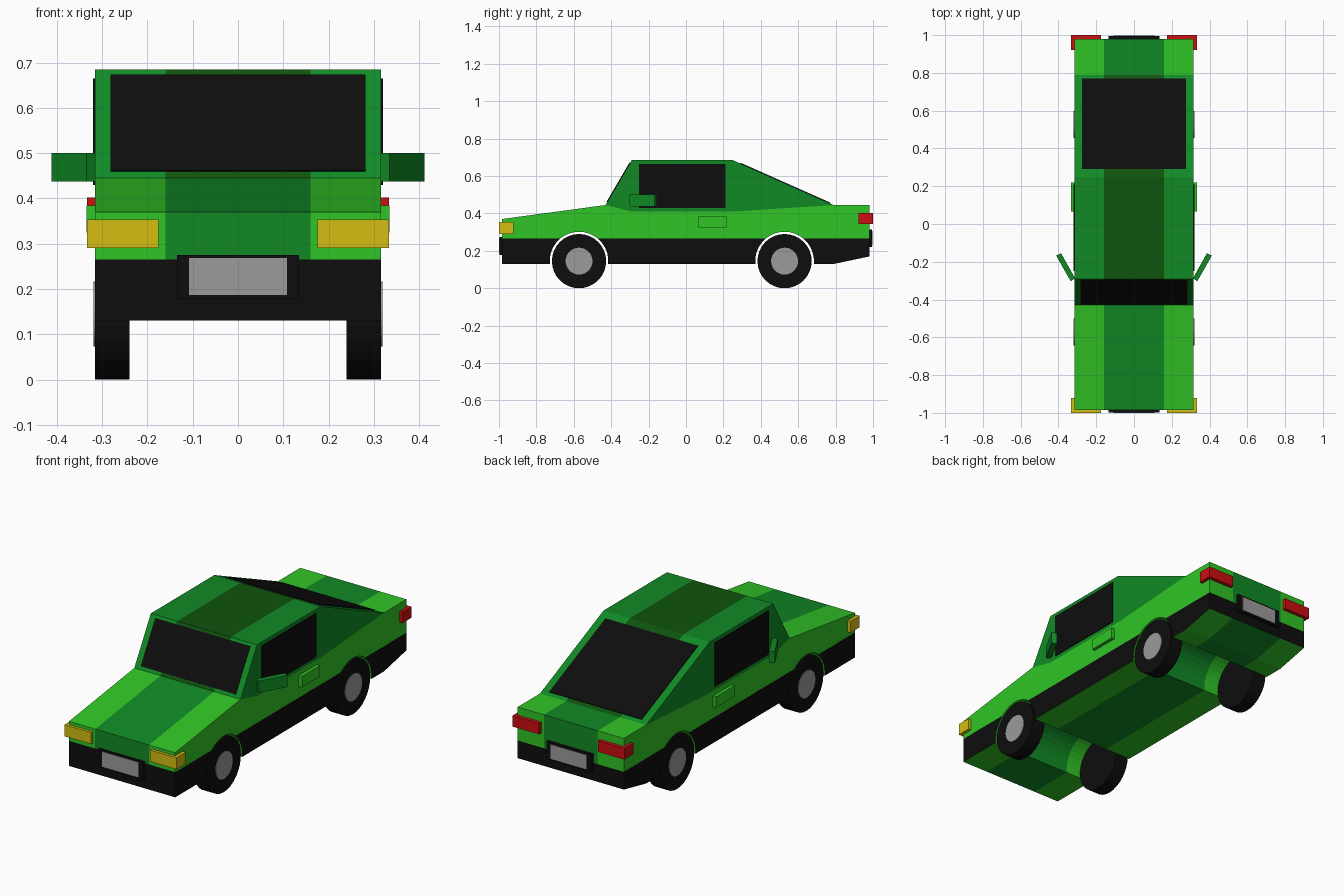
import bpy, bmesh, math
from mathutils import Vector

if "Cube" in bpy.data.objects:
    bpy.data.objects.remove(bpy.data.objects["Cube"])


def mat(name, r, g, b):
    m = bpy.data.materials.new(name)
    m.diffuse_color = (r, g, b, 1)
    m.use_nodes = True
    m.node_tree.nodes["Principled BSDF"].inputs["Base Color"].default_value = m.diffuse_color
    return m


BRIGHT = mat("bright_green", 0.030, 0.56, 0.019)
MID = mat("mid_green", 0.0055, 0.255, 0.019)
DARK = mat("dark_green", 0.0048, 0.088, 0.0045)
BLACK = mat("black", 0.0042, 0.0042, 0.0042)
GREY = mat("grey", 0.33, 0.33, 0.33)
YELLOW = mat("yellow", 0.66, 0.51, 0.006)
RED = mat("red", 0.60, 0.0044, 0.006)


def finish(name, bm, mats):
    bmesh.ops.remove_doubles(bm, verts=bm.verts, dist=1e-5)
    bmesh.ops.recalc_face_normals(bm, faces=bm.faces)
    me = bpy.data.meshes.new(name)
    bm.to_mesh(me)
    bm.free()
    for m in mats:
        me.materials.append(m)
    ob = bpy.data.objects.new(name, me)
    bpy.context.collection.objects.link(ob)
    return ob


def prism(name, pts, offset, m):
    """Solid from a planar polygon pushed along an offset vector."""
    bm = bmesh.new()
    o = Vector(offset)
    a = [bm.verts.new(p) for p in pts]
    b = [bm.verts.new(Vector(p) + o) for p in pts]
    bm.faces.new(a)
    bm.faces.new(b[::-1])
    for i in range(len(a)):
        j = (i + 1) % len(a)
        bm.faces.new((a[i], a[j], b[j], b[i]))
    return finish(name, bm, [m])


def box(name, x0, x1, y0, y1, z0, z1, m):
    return prism(name, [(x0, y0, z0), (x1, y0, z0), (x1, y1, z0), (x0, y1, z0)],
                 (0, 0, z1 - z0), m)


# Body: side profile with wheel arches, in three colour strips across x
W, S, BELT = 0.316, 0.16, 0.265
AXLES, AZ, AR = (-0.572, 0.527), 0.145, 0.157
a_low = math.degrees(math.asin((0.13 - AZ) / AR))
a_belt = math.degrees(math.asin((BELT - AZ) / AR))


def arc(y, a0, a1, n):
    out = []
    for i in range(n + 1):
        t = math.radians(a0 + (a1 - a0) * i / n)
        out.append((y + AR * math.cos(t), AZ + AR * math.sin(t)))
    return out


left = [arc(y, 180 - a_low, 180 - a_belt, 5) for y in AXLES]
top = [arc(y, 180 - a_belt, a_belt, 8) for y in AXLES]
right = [arc(y, a_belt, a_low, 5) for y in AXLES]
cabin_top = [(0.79, 0.445), (0.25, 0.685), (-0.29, 0.685), (-0.43, 0.445)]
nose = [(-0.985, 0.37), (-0.985, BELT)]
tail_low = [(0.79, 0.13), (0.98, 0.17), (0.98, BELT)]
outline = ([(-0.985, 0.13)] + left[0] + top[0][1:-1] + right[0] + left[1]
           + top[1][1:-1] + right[1] + tail_low + [(0.98, 0.445)] + cabin_top + nose)
sill = [(0.25, 0.41), (-0.29, 0.41)]
caps = [
    ([(-0.985, 0.13)] + left[0] + [(-0.985, BELT)], 3),
    (right[0] + left[1], 3),
    (right[1] + tail_low, 3),
    ([(-0.985, BELT)] + top[0] + top[1] + [(0.98, BELT), (0.98, 0.445), (0.79, 0.445)]
     + sill + [(-0.43, 0.445), (-0.985, 0.37)], 0),
    (cabin_top + sill[::-1], 1),
]
bm = bmesh.new()


def face(pts, index):
    bm.faces.new([bm.verts.new(p) for p in pts]).material_index = index


for x in (-W, W):
    for poly, index in caps:
        face([(x, y, z) for y, z in poly], index)
for i, (y0, z0) in enumerate(outline):
    y1, z1 = outline[(i + 1) % len(outline)]
    zm = (z0 + z1) / 2
    for x0, x1 in ((-W, -S), (-S, S), (S, W)):
        centre = 1 if x0 == -S else 0
        index = centre
        if zm > 0.5:                                     # cabin
            index = 1 + centre
        elif abs(y0 - y1) < 1e-4 and abs(y0) > 0.97 and zm < BELT:   # bumpers
            index = 3
        face([(x0, y0, z0), (x1, y0, z0), (x1, y1, z1), (x0, y1, z1)], index)
finish("car_body", bm, [BRIGHT, MID, DARK, BLACK])


# Windscreen and rear window plates lying on the sloped glass faces
def slope_window(name, a, b, t0, t1, half):
    a, b = Vector((0, *a)), Vector((0, *b))
    p, q = a.lerp(b, t0), a.lerp(b, t1)
    n = Vector((1, 0, 0)).cross(b - a).normalized()
    if n.z < 0:
        n = -n
    h = Vector((half, 0, 0))
    pts = [v - n * 0.002 for v in (p - h, p + h, q + h, q - h)]
    prism(name, pts, n * 0.006, BLACK)


slope_window("windscreen", (-0.43, 0.445), (-0.29, 0.685), 0.06, 0.945, 0.282)
slope_window("rear_window", (0.79, 0.445), (0.25, 0.685), 0.04, 0.925, 0.275)

# Number plates with black surrounds
box("front_plate_frame", -0.135, 0.135, -0.997, -0.98, 0.178, 0.275, BLACK)
box("front_plate", -0.108, 0.108, -1.0, -0.99, 0.187, 0.268, GREY)
box("rear_plate_frame", -0.135, 0.135, 0.975, 0.995, 0.22, 0.315, BLACK)
box("rear_plate", -0.108, 0.108, 0.99, 0.998, 0.229, 0.306, GREY)


# Wheels: cylinder lying along x
def disc(name, x0, x1, y, r, m):
    n = 32
    pts = [(x0, y + r * math.cos(2 * math.pi * i / n), AZ + r * math.sin(2 * math.pi * i / n))
           for i in range(n)]
    prism(name, pts, (x1 - x0, 0, 0), m)


# Parts repeated on both sides
for s, side in ((-1, "left"), (1, "right")):
    box(f"{side}_headlight", s * 0.175, s * 0.333, -1.0, -0.922, 0.291, 0.353, YELLOW)
    box(f"{side}_tail_light", s * 0.175, s * 0.333, 0.922, 1.0, 0.343, 0.402, RED)
    box(f"{side}_door_handle", s * 0.31, s * 0.334, 0.065, 0.22, 0.325, 0.384, BRIGHT)
    box(f"{side}_side_window", s * 0.314, s * 0.32, -0.25, 0.21, 0.43, 0.665, BLACK)
    prism(f"{side}_mirror", [(s * x, y, 0.437) for x, y in
          ((0.312, -0.287), (0.335, -0.303), (0.412, -0.168), (0.386, -0.155))],
          (0, 0, 0.063), MID)
    for y, end in zip(AXLES, ("front", "rear")):
        disc(f"{side}_{end}_tyre", s * 0.24, s * 0.316, y, AZ, BLACK)
        disc(f"{side}_{end}_hub", s * 0.30, s * 0.319, y, 0.072, GREY)
